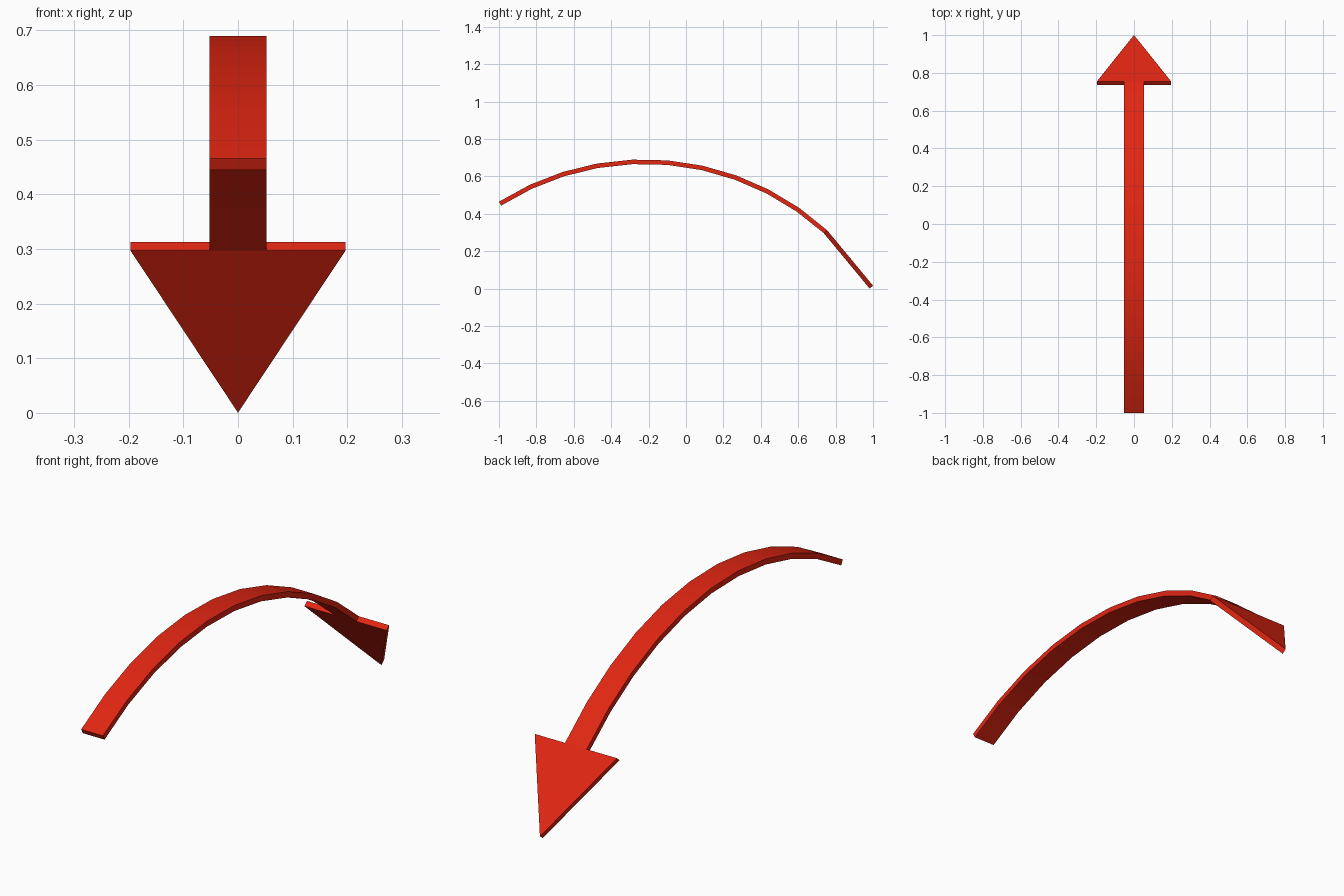
import bpy, bmesh
from math import sin, cos, asin, atan2, pi
from mathutils import Vector

cube = bpy.data.objects.get("Cube")
if cube:
    bpy.data.objects.remove(cube, do_unlink=True)

THICK = 0.024
SHAFT_HALF = 0.052
HEAD_HALF = 0.197
SEGMENTS = 10
RISE = 0.295                       # bulge of the arc above its chord
tail = Vector((0, -0.994, 0.4545))
neck = Vector((0, 0.745, 0.305))
tip = Vector((0, 0.991, 0.008))

red = bpy.data.materials.new("arrow red")
red.use_nodes = True
colour = (0.76, 0.019, 0.006, 1)
red.diffuse_color = colour
red.node_tree.nodes["Principled BSDF"].inputs["Base Color"].default_value = colour


def normal_of(direction):
    """Upward normal of a direction in the side plane."""
    return Vector((0, -direction.z, direction.y)).normalized()


def finish(name, bm):
    bmesh.ops.recalc_face_normals(bm, faces=bm.faces)
    mesh = bpy.data.meshes.new(name)
    bm.to_mesh(mesh)
    bm.free()
    mesh.materials.append(red)
    obj = bpy.data.objects.new(name, mesh)
    bpy.context.collection.objects.link(obj)
    bpy.ops.object.select_all(action='DESELECT')
    obj.select_set(True)
    bpy.context.view_layer.objects.active = obj
    bpy.ops.object.shade_smooth_by_angle()


# Circular centre line of the shaft, from the tail to the neck
chord = neck - tail
half = chord.length / 2
radius = (half ** 2 + RISE ** 2) / (2 * RISE)
sweep = asin(half / radius)
centre = (tail + neck) / 2 + normal_of(chord) * (RISE - radius)
slope = atan2(chord.z, chord.y)
head_normal = normal_of(tip - neck)

# Curved shaft: one rectangular section per step, skinned together
bm = bmesh.new()
rings = []
for i in range(SEGMENTS + 1):
    angle = pi / 2 + slope + sweep * (1 - 2 * i / SEGMENTS)
    out = Vector((0, cos(angle), sin(angle)))
    p = centre + out * radius
    n = head_normal if i == SEGMENTS else out
    if i == 0:                     # square cut across the first segment
        step = angle - sweep / SEGMENTS
        n = Vector((0, cos(step), sin(step)))
    rings.append([bm.verts.new(p + Vector((x * SHAFT_HALF, 0, 0)) + n * (s * THICK / 2))
                  for x, s in ((-1, -1), (1, -1), (1, 1), (-1, 1))])
for a, b in zip(rings, rings[1:]):
    for k in range(4):
        j = (k + 1) % 4
        bm.faces.new((a[k], a[j], b[j], b[k]))
bm.faces.new(rings[0])
bm.faces.new(rings[-1])
finish("curved_shaft", bm)

# Flat triangular head, sloping down from the neck to the tip
bm = bmesh.new()
side = Vector((HEAD_HALF, 0, 0))
low, high = [[bm.verts.new(p + head_normal * (s * THICK / 2))
              for p in (neck - side, neck + side, tip)] for s in (-1, 1)]
bm.faces.new(low)
bm.faces.new(high)
for k in range(3):
    j = (k + 1) % 3
    bm.faces.new((low[k], low[j], high[j], high[k]))
finish("arrow_head", bm)
